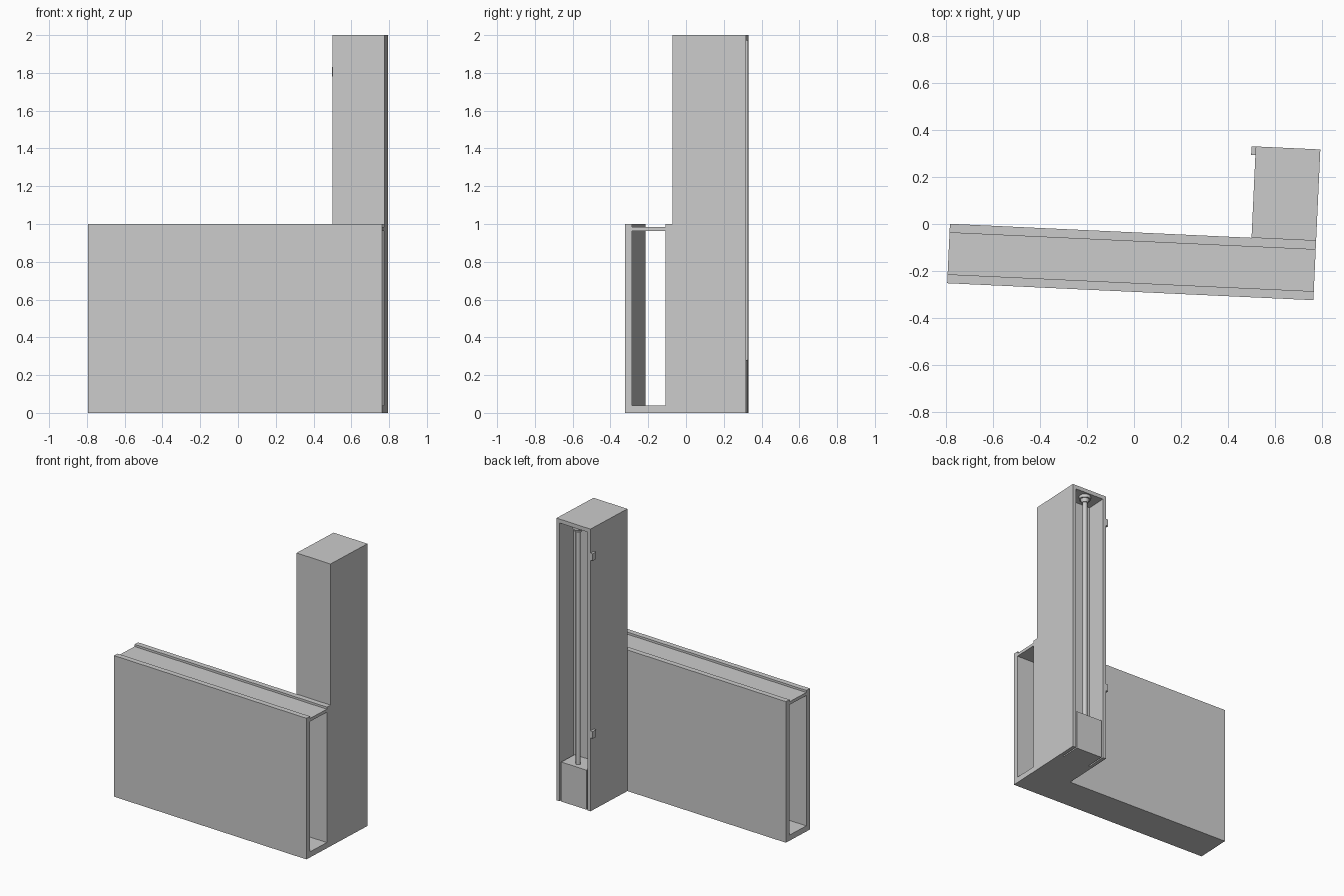
import bpy, bmesh
from math import radians
from mathutils import Matrix, Vector

cube = bpy.data.objects.get("Cube")
if cube:
    bpy.data.objects.remove(cube)

# The whole model is turned slightly about the vertical axis
PLACE = Matrix.Translation((-0.795, -0.252, 0)) @ Matrix.Rotation(radians(-2.65), 4, 'Z')
LENGTH, DEPTH, SKIN = 1.56, 0.253, 0.038    # hollow wall
T0, T1, BACK = 1.285, 1.56, 0.642           # tower sides and rear
RIM, RECESS, CAP = 0.025, 0.145, 1.972      # tower channel
MID = (T0 + T1) / 2

grey = bpy.data.materials.new("plain_grey")
grey.use_nodes = True
grey.diffuse_color = (0.6, 0.6, 0.6, 1)
grey.node_tree.nodes["Principled BSDF"].inputs["Base Color"].default_value = grey.diffuse_color


def finish(name, bm, smooth=False):
    bmesh.ops.recalc_face_normals(bm, faces=bm.faces[:])
    bm.transform(PLACE)
    for f in bm.faces:
        f.smooth = smooth and len(f.verts) == 4
    mesh = bpy.data.meshes.new(name)
    bm.to_mesh(mesh)
    bm.free()
    mesh.materials.append(grey)
    obj = bpy.data.objects.new(name, mesh)
    bpy.context.collection.objects.link(obj)
    return obj


def prism(name, loops, to_3d, direction):
    """Fill an outline (further loops are holes) and extrude it."""
    bm = bmesh.new()
    edges = []
    for loop in loops:
        vs = [bm.verts.new(to_3d(*p)) for p in loop]
        edges += [bm.edges.new((a, vs[i - 1])) for i, a in enumerate(vs)]
    bmesh.ops.triangle_fill(bm, edges=edges, use_beauty=True)
    new = bmesh.ops.extrude_face_region(bm, geom=bm.faces[:])["geom"]
    bmesh.ops.translate(bm, vec=Vector(direction),
                        verts=[v for v in new if isinstance(v, bmesh.types.BMVert)])
    return finish(name, bm)


def box(name, x0, x1, y0, y1, z0, z1):
    outline = [(x0, y0), (x1, y0), (x1, y1), (x0, y1)]
    return prism(name, [outline], lambda x, y: (x, y, z0), (0, 0, z1 - z0))


def turned(name, y, r0, r1, z0, z1):
    bm = bmesh.new()
    bmesh.ops.create_cone(bm, cap_ends=True, segments=20, radius1=r0, radius2=r1, depth=z1 - z0,
                          matrix=Matrix.Translation((MID, y, (z0 + z1) / 2)))
    return finish(name, bm, smooth=True)


# Hollow wall: open at both ends, with a shallow channel along the top
inner = DEPTH - SKIN
outer_loop = [(0, 0), (DEPTH, 0), (DEPTH, 1), (inner, 1), (inner, 0.985),
              (SKIN, 0.985), (SKIN, 1), (0, 1)]
hole = [(SKIN, 0.04), (inner, 0.04), (inner, 0.963), (SKIN, 0.963)]
prism("hollow_wall", [outer_loop, hole], lambda y, z: (0, y, z), (LENGTH, 0, 0))

# Tower: U-shaped plan, open towards the rear, closed by a cap
floor_y = BACK - RECESS
plan = [(T0, DEPTH), (T1, DEPTH), (T1, BACK), (T1 - RIM, BACK), (T1 - RIM, floor_y),
        (T0 + RIM, floor_y), (T0 + RIM, BACK), (T0, BACK)]
prism("tower_body", [plan], lambda x, y: (x, y, 0), (0, 0, CAP))
box("tower_cap", T0, T1, DEPTH, BACK, CAP, 2)

# Block at the foot of the channel, with the rod and its top fitting
box("base_block", T0 + 0.035, T1 - 0.035, floor_y, BACK - 0.004, 0, 0.28)
ROD_Y = BACK - 0.05
turned("rod", ROD_Y, 0.016, 0.016, 0.28, CAP)
turned("rod_collar", ROD_Y, 0.022, 0.03, 1.925, 1.95)
turned("rod_flange", ROD_Y, 0.04, 0.04, 1.95, CAP)

# Small lugs on the tower's side
for name, z in (("lower_lug", 0.52), ("upper_lug", 1.78)):
    box(name, T0 - 0.018, T0, BACK - 0.037, BACK, z, z + 0.05)
